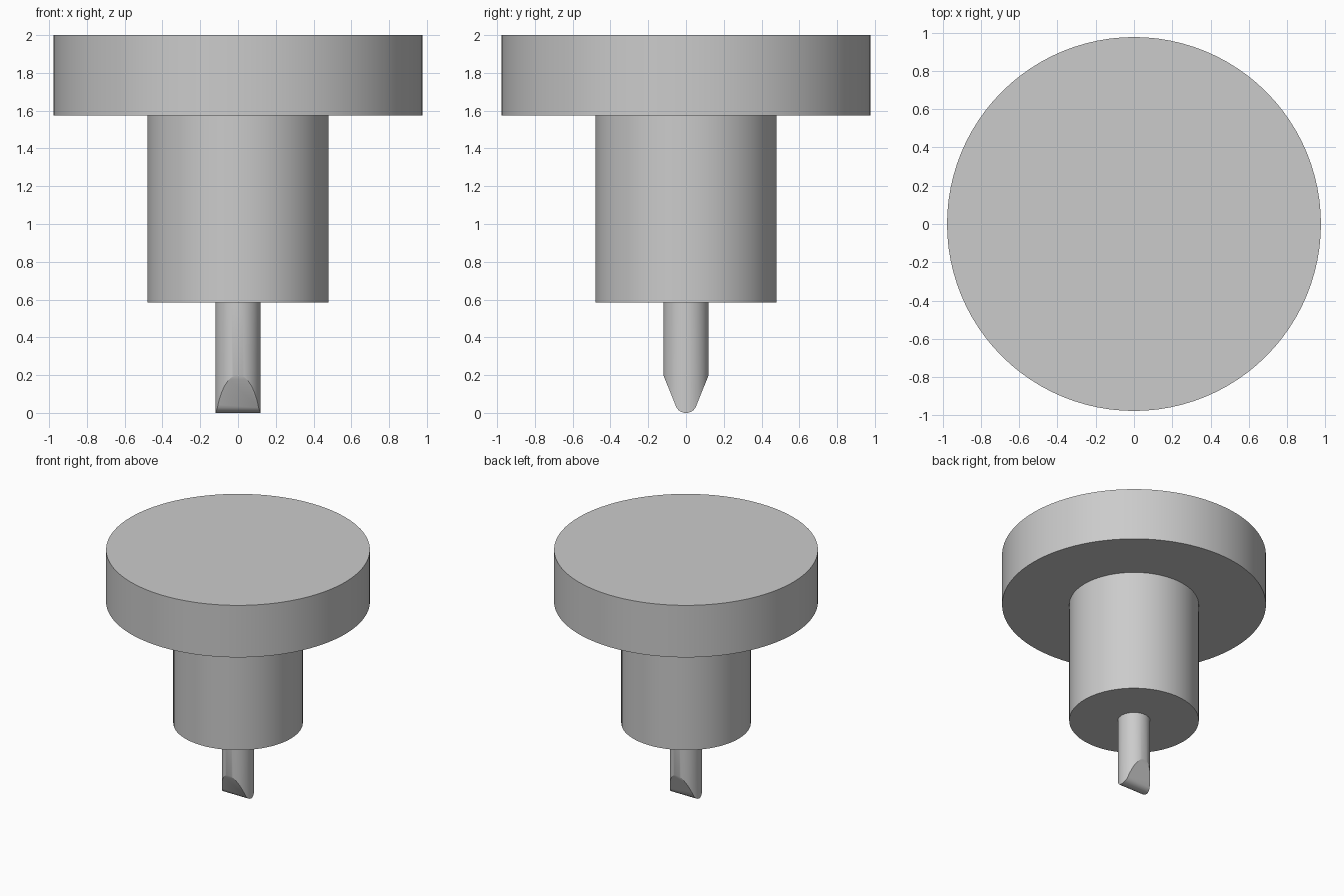
import bpy, bmesh, math
from mathutils import Vector

cube = bpy.data.objects.get("Cube")
if cube:
    bpy.data.objects.remove(cube, do_unlink=True)

# One plain grey for the whole model
grey = bpy.data.materials.new("plain grey")
grey.use_nodes = True
colour = (0.6, 0.6, 0.6, 1)
grey.diffuse_color = colour
grey.node_tree.nodes["Principled BSDF"].inputs["Base Color"].default_value = colour


def cylinder(radius, bottom, top, segments):
    bm = bmesh.new()
    bmesh.ops.create_cone(bm, cap_ends=True, segments=segments, radius1=radius,
                          radius2=radius, depth=top - bottom)
    bmesh.ops.translate(bm, verts=bm.verts, vec=(0, 0, (top + bottom) / 2))
    return bm


def finish(bm, name):
    bmesh.ops.recalc_face_normals(bm, faces=bm.faces)
    mesh = bpy.data.meshes.new(name)
    bm.to_mesh(mesh)
    bm.free()
    mesh.materials.append(grey)
    obj = bpy.data.objects.new(name, mesh)
    bpy.context.collection.objects.link(obj)
    bpy.ops.object.select_all(action='DESELECT')
    obj.select_set(True)
    bpy.context.view_layer.objects.active = obj
    bpy.ops.object.shade_smooth_by_angle(angle=math.radians(25))


# Wide head and thick body
finish(cylinder(0.977, 1.575, 2, 96), "head")
finish(cylinder(0.48, 0.585, 1.575, 64), "body")

# Thin pin, cut to a wedge with two flat flanks and a rounded edge
pin = cylinder(0.12, 0, 0.585, 64)
edge_radius = 0.058
centre = Vector((0, 0, edge_radius))
cuts = 8
for i in range(cuts + 1):
    angle = math.radians(-68 + 136 * i / cuts)
    normal = Vector((0, math.sin(angle), -math.cos(angle)))
    result = bmesh.ops.bisect_plane(
        pin, geom=pin.verts[:] + pin.edges[:] + pin.faces[:], dist=1e-6,
        plane_co=centre + normal * edge_radius, plane_no=normal, clear_outer=True)
    open_edges = [e for e in pin.edges if e.is_boundary]
    if open_edges:
        bmesh.ops.edgeloop_fill(pin, edges=open_edges)
finish(pin, "wedge_pin")
